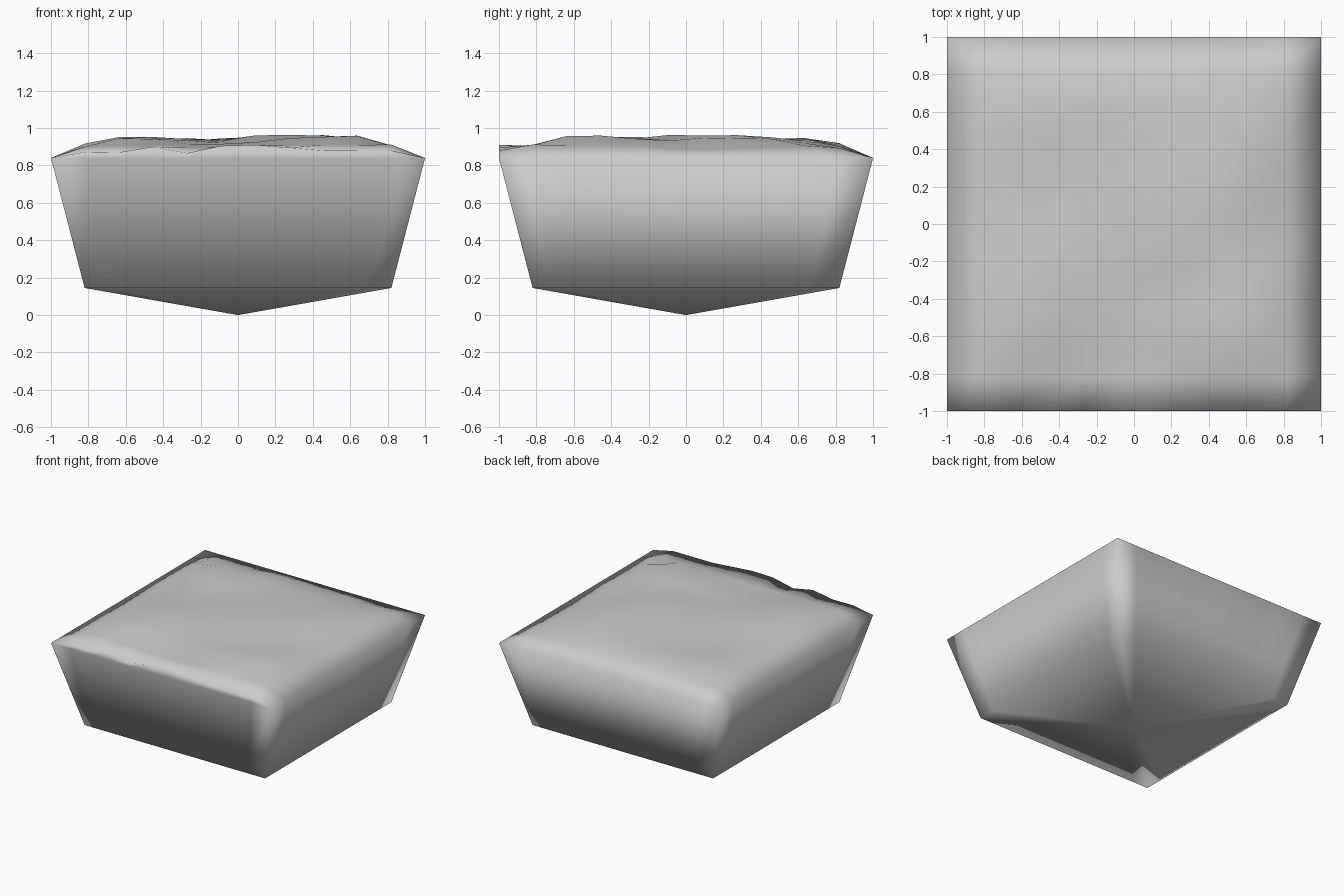
import bpy, bmesh, math, random

if "Cube" in bpy.data.objects:
    bpy.data.objects.remove(bpy.data.objects["Cube"])

random.seed(4)
N = 11                      # cells per side of the top surface
RIM, BASE, BASE_HALF = 0.84, 0.145, 0.82
front_rim = [.84, .872, .87, .90, .866, .905, .91, .895, .88, .88, .88, .84]

bm = bmesh.new()


def coord(i):
    return -1 + 2 * i / N


def height(i, j):
    # ground height: bumpy inside, sloping to a flat rim, uneven at the front
    if i in (0, N):
        return RIM
    if j == 0:
        return front_rim[i]
    if j == N:
        return RIM
    x, y = coord(i), coord(j)
    bump = 0.014 * math.sin(5 * x + 2 * y) + 0.01 * math.cos(6 * y - 3 * x)
    ring = min(i, N - i, j, N - j) == 1
    return (0.905 if ring else 0.94) + bump * (0.6 if ring else 1) + random.uniform(-.01, .01)


# Uneven ground
top = [[bm.verts.new((coord(i), coord(j), height(i, j))) for j in range(N + 1)]
       for i in range(N + 1)]
for i in range(N):
    for j in range(N):
        bm.faces.new((top[i][j], top[i + 1][j], top[i + 1][j + 1], top[i][j + 1]))

# Rim loop, counter-clockwise from the front left corner
loop = ([(i, 0) for i in range(N)] + [(N, j) for j in range(N)] +
        [(i, N) for i in range(N, 0, -1)] + [(0, j) for j in range(N, 0, -1)])
rim = [top[i][j] for i, j in loop]

# Flat rim just below the uneven front edge
ledge = []
for v in rim:
    ledge.append(v if v.co.z <= RIM + 1e-5 else bm.verts.new((v.co.x, v.co.y, RIM)))

# Sloping walls and pointed underside
base = [bm.verts.new((v.co.x * BASE_HALF, v.co.y * BASE_HALF, BASE)) for v in rim]
apex = bm.verts.new((0, 0, 0))
for k in range(len(rim)):
    n = (k + 1) % len(rim)
    strip = list(dict.fromkeys((ledge[k], ledge[n], rim[n], rim[k])))
    if len(strip) > 2:
        bm.faces.new(strip)
    bm.faces.new((base[k], base[n], ledge[n], ledge[k]))
    bm.faces.new((apex, base[n], base[k]))

bmesh.ops.recalc_face_normals(bm, faces=bm.faces)
for f in bm.faces:
    f.smooth = True
mesh = bpy.data.meshes.new("ground_block")
bm.to_mesh(mesh)
bm.free()
bpy.context.collection.objects.link(bpy.data.objects.new("ground_block", mesh))
